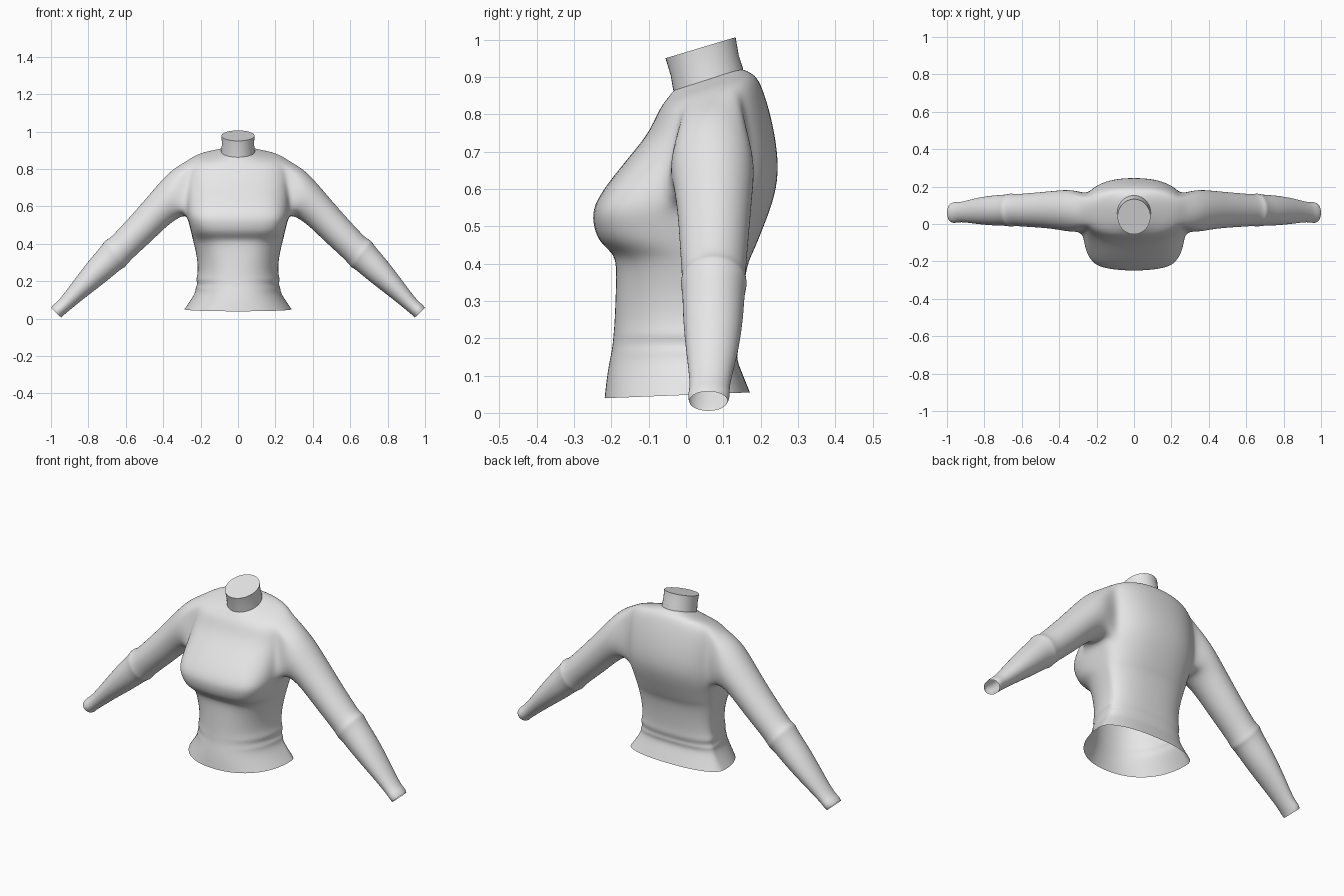
import bpy, bmesh, math
from mathutils import Vector

cube = bpy.data.objects.get("Cube")
if cube:
    bpy.data.objects.remove(cube, do_unlink=True)

grey = bpy.data.materials.new("light_grey")
grey.use_nodes = True
grey.diffuse_color = (0.8, 0.8, 0.8, 1)
grey.node_tree.nodes["Principled BSDF"].inputs["Base Color"].default_value = (0.8, 0.8, 0.8, 1)


def make_object(name, bm):
    mesh = bpy.data.meshes.new(name)
    bm.to_mesh(mesh)
    bm.free()
    mesh.materials.append(grey)
    ob = bpy.data.objects.new(name, mesh)
    bpy.context.collection.objects.link(ob)
    for p in mesh.polygons:
        p.use_smooth = True
    return ob


def ring_point(k, z, w, front, back, n, tilt):
    """Point k (-8 front centre, 0 side, 8 back centre) of a torso ring."""
    n = n if k < 0 else 2.3
    a = math.pi / 2 * (abs(k) / 8) ** (1 + (n - 2) * 0.7)
    depth = (front if k < 0 else back) - MID_Y
    x = w * abs(math.cos(a)) ** (2 / n)
    y = MID_Y + depth * math.sin(a) ** (2 / n)
    return (0 if abs(k) == 8 else x, y, z + tilt * (y - 0.05))


MID_Y = 0.07
# Torso rings: height, half width, front y, back y, front squareness, tilt
TORSO = [
    (.05, .287, -.22, .172, 2.2, .04),
    (.10, .252, -.215, .152, 2.2, .04),
    (.145, .226, -.207, .134, 2.2, .03),
    (.165, .228, -.202, .142, 2.2, .02),
    (.185, .216, -.198, .138, 2.2, 0),
    (.21, .226, -.196, .148, 2.2, 0),
    (.24, .214, -.193, .145, 2.2, 0),
    (.32, .217, -.19, .152, 2.3, 0),
    (.40, .236, -.188, .165, 2.5, 0),
    (.43, .243, -.20, .18, 3, 0),
    (.46, .25, -.24, .193, 3.6, 0),
    (.51, .262, -.255, .213, 4, 0),
    (.555, .275, -.254, .23, 4, 0),
    (.62, .28, -.21, .248, 3.3, 0),
    (.70, .28, -.142, .247, 2.8, 0),
    (.77, .282, -.10, .23, 2.5, .12),
    (.835, .275, -.077, .205, 2.4, .25),
    (.862, .225, -.062, .187, 2.2, .3),
    (.875, .16, -.047, .172, 2.1, .3),
    (.888, .10, -.035, .157, 2, .3),
    (.893, .08, -.025, .14, 2, .3),
]
LOW, HIGH, SIDE = 12, 16, 3     # armhole rows and side columns

# Sleeve rings: top edge x z, bottom edge x z, front y, back y
SLEEVE = [
    (.355, .80, .315, .54, -.047, .187),
    (.44, .705, .375, .50, -.03, .18),
    (.55, .575, .46, .415, -.02, .171),
    (.64, .478, .55, .335, -.015, .163),
    (.69, .425, .592, .292, -.011, .16),
    (.712, .422, .605, .272, -.017, .166),
    (.73, .388, .622, .268, -.01, .158),
    (.80, .31, .70, .20, -.01, .155),
    (.885, .195, .805, .122, 0, .14),
    (.96, .095, .90, .045, .012, .115),
    (.985, .078, .935, .016, .003, .12),
    (1.0, .058, .945, .005, .008, .112),
]

# Half of the torso, with the armhole left open
bm = bmesh.new()
grid = [{k: bm.verts.new(ring_point(k, *row)) for k in range(-8, 9)} for row in TORSO]
for i in range(len(grid) - 1):
    for k in range(-8, 8):
        if LOW <= i < HIGH and -SIDE <= k < SIDE:
            continue
        bm.faces.new((grid[i][k], grid[i][k + 1], grid[i + 1][k + 1], grid[i + 1][k]))
for v in [v for v in bm.verts if not v.link_faces]:
    bm.verts.remove(v)

# Sleeve grown out of the armhole edge
loop = [grid[HIGH][k] for k in range(-SIDE, SIDE)]
loop += [grid[i][SIDE] for i in range(HIGH, LOW, -1)]
loop += [grid[LOW][k] for k in range(SIDE, -SIDE, -1)]
loop += [grid[i][-SIDE] for i in range(LOW, HIGH)]
count = len(loop)
for tx, tz, bx, bz, front, back in SLEEVE:
    top, bottom = Vector((tx, 0, tz)), Vector((bx, 0, bz))
    ring = []
    for j in range(count):
        a = math.radians(36) + math.tau * j / count
        p = (top + bottom) / 2 + (top - bottom) / 2 * math.sin(a)
        p.y = (front + back) / 2 - (back - front) / 2 * math.cos(a)
        ring.append(bm.verts.new(p))
    for j in range(count):
        m = (j + 1) % count
        bm.faces.new((loop[j], ring[j], ring[m], loop[m]))
    loop = ring

shirt = make_object("shirt_with_sleeves", bm)
mirror = shirt.modifiers.new("mirror", "MIRROR")
mirror.use_clip = True
sub = shirt.modifiers.new("smooth", "SUBSURF")
sub.levels = sub.render_levels = 2

# Neck: slanted stand with a flat closed top
bm = bmesh.new()
previous = None
for z, w, front, back in [(.87, .09, -.03, .155), (.893, .09, -.035, .152),
                          (.93, .086, -.041, .141), (.98, .088, -.055, .133)]:
    ring = []
    for j in range(40):
        a = math.tau * j / 40
        y = (front + back) / 2 + (back - front) / 2 * math.sin(a)
        ring.append(bm.verts.new((w * math.cos(a), y, z + .3 * (y - .045))))
    if previous:
        for j in range(40):
            m = (j + 1) % 40
            bm.faces.new((previous[j], previous[m], ring[m], ring[j]))
    previous = ring
bm.faces.new(previous)
neck = make_object("neck", bm)
bpy.ops.object.select_all(action="DESELECT")
neck.select_set(True)
bpy.context.view_layer.objects.active = neck
bpy.ops.object.shade_smooth_by_angle(angle=math.radians(40))
